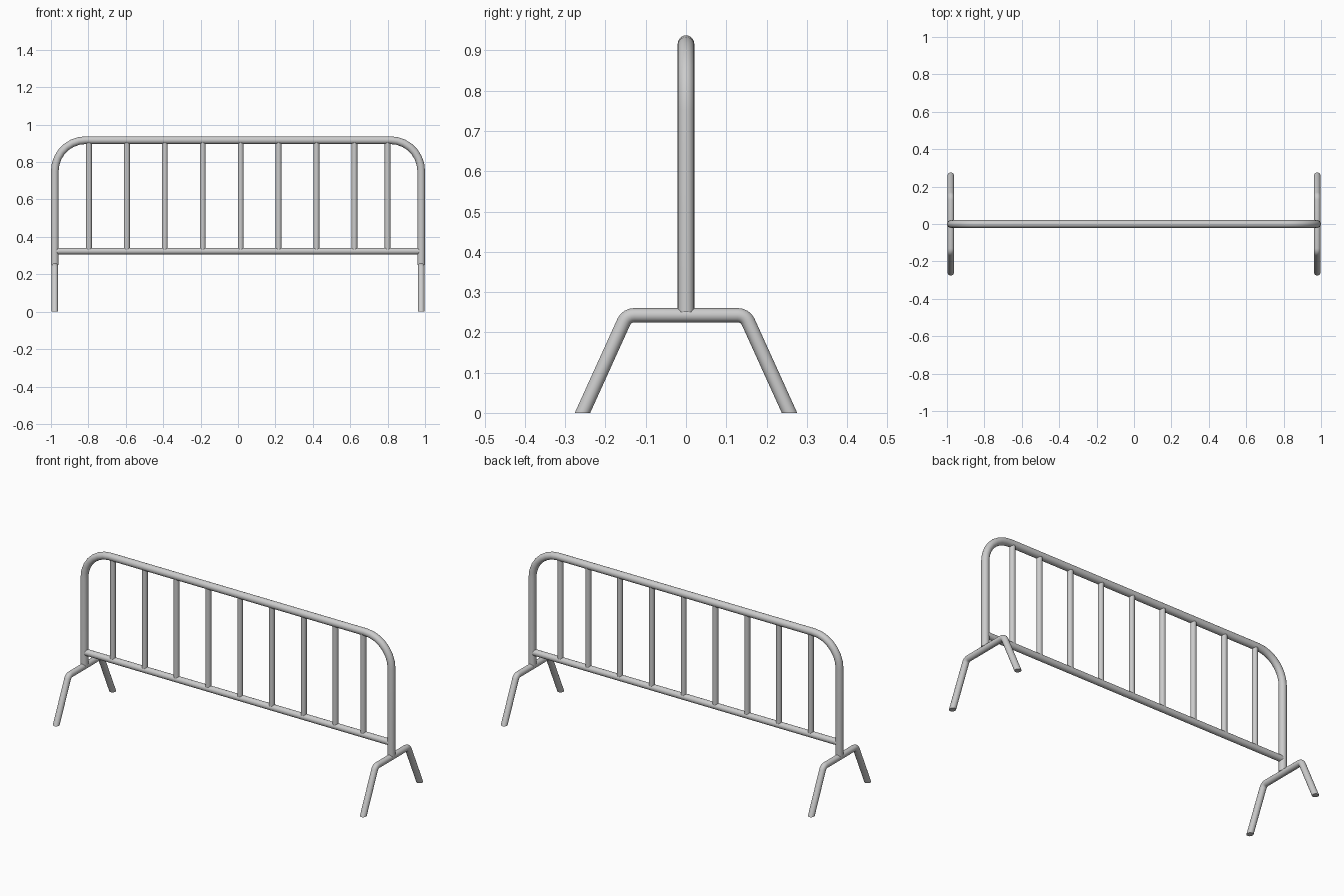
import bpy, bmesh, math
from mathutils import Vector

if "Cube" in bpy.data.objects:
    bpy.data.objects.remove(bpy.data.objects["Cube"])

SIDES = 20


def fillet(points, radius, steps):
    """Round every inner corner of a polyline."""
    pts = [Vector(p) for p in points]
    out = [pts[0]]
    for a, b, c in zip(pts, pts[1:], pts[2:]):
        u, v = (a - b).normalized(), (c - b).normalized()
        half = u.angle(v) / 2
        p, q = b + u * radius / math.tan(half), b + v * radius / math.tan(half)
        centre = b + (u + v).normalized() * radius / math.sin(half)
        for i in range(steps + 1):
            t = i / steps
            ang = (math.pi - 2 * half)
            w = (math.sin((1 - t) * ang) * (p - centre) + math.sin(t * ang) * (q - centre)) / math.sin(ang)
            out.append(centre + w)
    out.append(pts[-1])
    return out


def tube(name, path, radius, plane_normal, end_cut=None):
    """Mitred round tube along a planar path; end_cut sets the cut plane of both ends."""
    path = [Vector(p) for p in path]
    n = Vector(plane_normal)
    bm = bmesh.new()
    rings = []
    last = len(path) - 1
    for i, p in enumerate(path):
        d_in = (path[max(i, 1)] - path[max(i, 1) - 1]).normalized()
        d_out = (path[min(i, last - 1) + 1] - path[min(i, last - 1)]).normalized()
        cut = (d_in + d_out).normalized()
        if end_cut and i in (0, last):
            cut = Vector(end_cut) * (1 if d_in.dot(Vector(end_cut)) > 0 else -1)
        side = n.cross(cut) / d_in.dot(cut)
        rings.append([bm.verts.new(p + radius * (n * math.cos(a) + side * math.sin(a)))
                      for a in (2 * math.pi * k / SIDES for k in range(SIDES))])
    for r, s in zip(rings, rings[1:]):
        for k in range(SIDES):
            j = (k + 1) % SIDES
            bm.faces.new((r[k], r[j], s[j], s[k]))
    bm.faces.new(rings[0])
    bm.faces.new(rings[-1])
    bmesh.ops.recalc_face_normals(bm, faces=bm.faces)
    mesh = bpy.data.meshes.new(name)
    bm.to_mesh(mesh)
    bm.free()
    obj = bpy.data.objects.new(name, mesh)
    bpy.context.collection.objects.link(obj)
    bpy.ops.object.select_all(action='DESELECT')
    obj.select_set(True)
    bpy.context.view_layer.objects.active = obj
    bpy.ops.object.shade_smooth_by_angle(angle=math.radians(40))
    return obj


X = 0.9795   # centre of the end posts
TOP = 0.917  # centre of the top rail

# Outer hoop: posts and top rail in one bent tube
hoop = fillet([(-X, 0, 0.25), (-X, 0, TOP), (X, 0, TOP), (X, 0, 0.25)], 0.165, 7)
tube("outer_frame", hoop, 0.0205, (0, 1, 0))

# Lower rail
tube("lower_rail", [(-X, 0, 0.324), (X, 0, 0.324)], 0.018, (0, 1, 0))

# Upright bars; the last gap is slightly narrower
for i, x in enumerate([-0.797 + 0.2028 * k for k in range(8)] + [0.80]):
    tube(f"upright_bar_{i + 1}", [(x, 0, 0.324), (x, 0, TOP)], 0.0155, (0, 1, 0))

# Splayed feet, cut level with the floor
for label, x in (("left", -X), ("right", X)):
    foot = fillet([(x, -0.257, 0), (x, -0.147, 0.2425), (x, 0.147, 0.2425), (x, 0.257, 0)], 0.028, 4)
    tube(f"{label}_foot", foot, 0.0175, (1, 0, 0), end_cut=(0, 0, 1))
